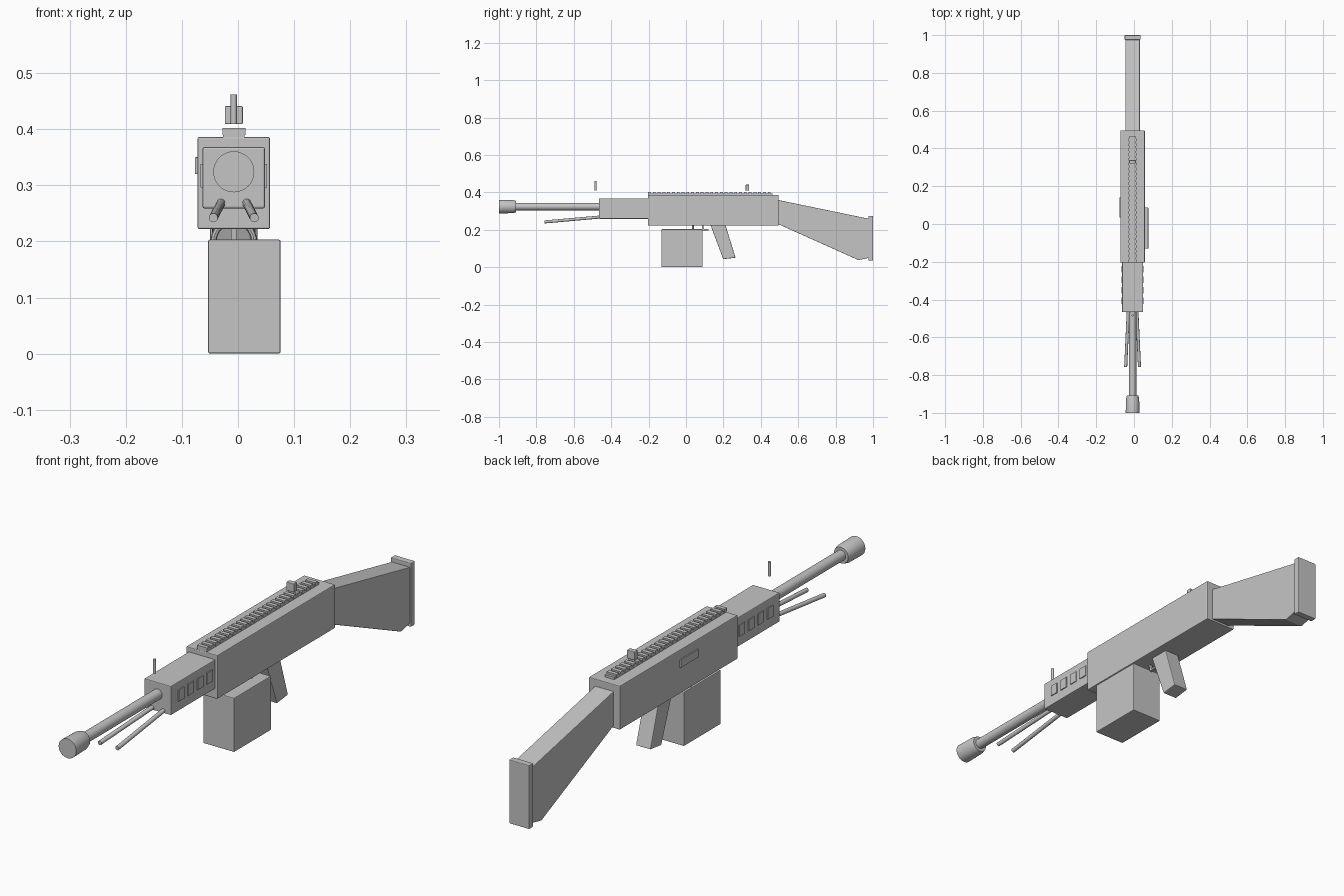
import bpy, bmesh, math
from mathutils import Vector

cube = bpy.data.objects.get("Cube")
if cube:
    bpy.data.objects.remove(cube)

AXIS = -0.0075   # x of the long axis
BORE = 0.324     # height of the barrel axis

grey = bpy.data.materials.new("light steel grey")
grey.use_nodes = True
colour = (0.56, 0.56, 0.56, 1)
grey.diffuse_color = colour
grey.node_tree.nodes["Principled BSDF"].inputs["Base Color"].default_value = colour


def finish(name, bm, bevel=0, smooth=False):
    bmesh.ops.recalc_face_normals(bm, faces=bm.faces)
    mesh = bpy.data.meshes.new(name)
    bm.to_mesh(mesh)
    bm.free()
    mesh.materials.append(grey)
    obj = bpy.data.objects.new(name, mesh)
    bpy.context.collection.objects.link(obj)
    if bevel:
        mod = obj.modifiers.new("Soft edges", 'BEVEL')
        mod.width = bevel
        mod.segments = 2
    if smooth:
        bpy.ops.object.select_all(action='DESELECT')
        obj.select_set(True)
        bpy.context.view_layer.objects.active = obj
        bpy.ops.object.shade_smooth_by_angle(angle=math.radians(35))
    return obj


def add_box(bm, x, y, z):
    made = bmesh.ops.create_cube(bm, size=1)["verts"]
    for v in made:
        v.co = [(a + b) / 2 + c * (b - a) for (a, b), c in zip((x, y, z), v.co)]


def box(name, x, y, z, bevel=0):
    bm = bmesh.new()
    add_box(bm, x, y, z)
    return finish(name, bm, bevel)


def about(half, centre=AXIS):
    return (centre - half, centre + half)


def side_profile(name, points, half, bevel=0):
    """Extrude a (y, z) outline across the width."""
    bm = bmesh.new()
    face = bm.faces.new([bm.verts.new((AXIS - half, y, z)) for y, z in points])
    out = bmesh.ops.extrude_face_region(bm, geom=[face])["geom"]
    verts = [g for g in out if isinstance(g, bmesh.types.BMVert)]
    bmesh.ops.translate(bm, verts=verts, vec=(2 * half, 0, 0))
    return finish(name, bm, bevel)


def rod(name, start, end, radius, segments=16):
    start, end = Vector(start), Vector(end)
    axis = end - start
    bm = bmesh.new()
    made = bmesh.ops.create_cone(bm, cap_ends=True, segments=segments, radius1=radius,
                                 radius2=radius, depth=axis.length)["verts"]
    turn = axis.to_track_quat('Z', 'Y')
    for v in made:
        v.co = turn @ v.co + (start + end) / 2
    return finish(name, bm, smooth=True)


def lathe(name, profile, z, closed=False, segments=32):
    """Revolve (radius, y) points about a lengthwise axis at height z."""
    bm = bmesh.new()
    angles = [math.tau * i / segments for i in range(segments)]
    rings = [[bm.verts.new((AXIS + r * math.cos(a), y, z + r * math.sin(a)))
              for a in angles] for r, y in profile]
    pairs = list(zip(rings, rings[1:]))
    if closed:
        pairs.append((rings[-1], rings[0]))
    else:
        bm.faces.new(rings[0])
        bm.faces.new(rings[-1])
    for a, b in pairs:
        for i in range(segments):
            j = (i + 1) % segments
            bm.faces.new((a[i], a[j], b[j], b[i]))
    return finish(name, bm, smooth=True)


# Main body and fore end
box("receiver", about(0.0645), (-0.204, 0.495), (0.222, 0.386), 0.003)
box("handguard", about(0.0555), (-0.466, -0.2), (0.259, 0.368), 0.003)
box("ejection_port", (-0.0765, -0.07), (0.035, 0.14), (0.32, 0.35), 0.001)

# Raised vents on both sides of the handguard
for side, label in ((1, "left"), (-1, "right")):
    bm = bmesh.new()
    for i in range(4):
        y = -0.407 + 0.056 * i
        x = sorted((AXIS + side * 0.05, AXIS + side * 0.059))
        add_box(bm, x, (y - 0.017, y + 0.017), (0.296, 0.338))
    finish(label + "_vents", bm)

# Barrel and muzzle
rod("barrel", (AXIS, -0.95, BORE), (AXIS, -0.45, BORE), 0.0195, 32)
lathe("muzzle", [(0.0365, -1), (0.035, -0.925), (0.030, -0.908)], BORE)

# Folded support legs
for side, label in ((1, "left"), (-1, "right")):
    rod(label + "_support_leg", (AXIS + side * 0.022, -0.44, 0.27),
        (AXIS + side * 0.0365, -0.757, 0.242), 0.008)

# Toothed rail on top
box("top_rail", about(0.019), (-0.203, 0.463), (0.384, 0.395))
bm = bmesh.new()
teeth = 26
pitch = 0.666 / teeth
for i in range(teeth):
    y = -0.203 + pitch * i
    add_box(bm, about(0.0205), (y, y + pitch * 0.6), (0.390, 0.402))
finish("rail_teeth", bm)

# Sights
box("rear_sight", about(0.016), (0.319, 0.338), (0.409, 0.441), 0.002)
rod("front_sight", (AXIS, -0.484, 0.409), (AXIS, -0.484, 0.462), 0.0055)

# Magazine, grip and trigger
box("magazine", about(0.0645, 0.0113), (-0.131, 0.088), (0, 0.203), 0.003)
side_profile("grip", [(0.127, 0.235), (0.208, 0.235), (0.265, 0.051), (0.199, 0.043)],
             0.0305, 0.003)
tube = 0.0055
guard = [(0.036 + tube * math.cos(a), 0.037 + tube * math.sin(a))
         for a in (math.tau * k / 8 for k in range(8))]
lathe("trigger_guard", guard, 0.2, closed=True)
side_profile("trigger", [(0.085, 0.225), (0.093, 0.225), (0.096, 0.205), (0.12, 0.203),
                         (0.12, 0.197), (0.088, 0.197)], 0.005)

# Shoulder stock
side_profile("stock", [(0.485, 0.361), (0.978, 0.259), (0.978, 0.05), (0.922, 0.038),
                       (0.485, 0.234)], 0.0385, 0.002)
box("butt_plate", about(0.042), (0.975, 1.0), (0.036, 0.275), 0.003)
